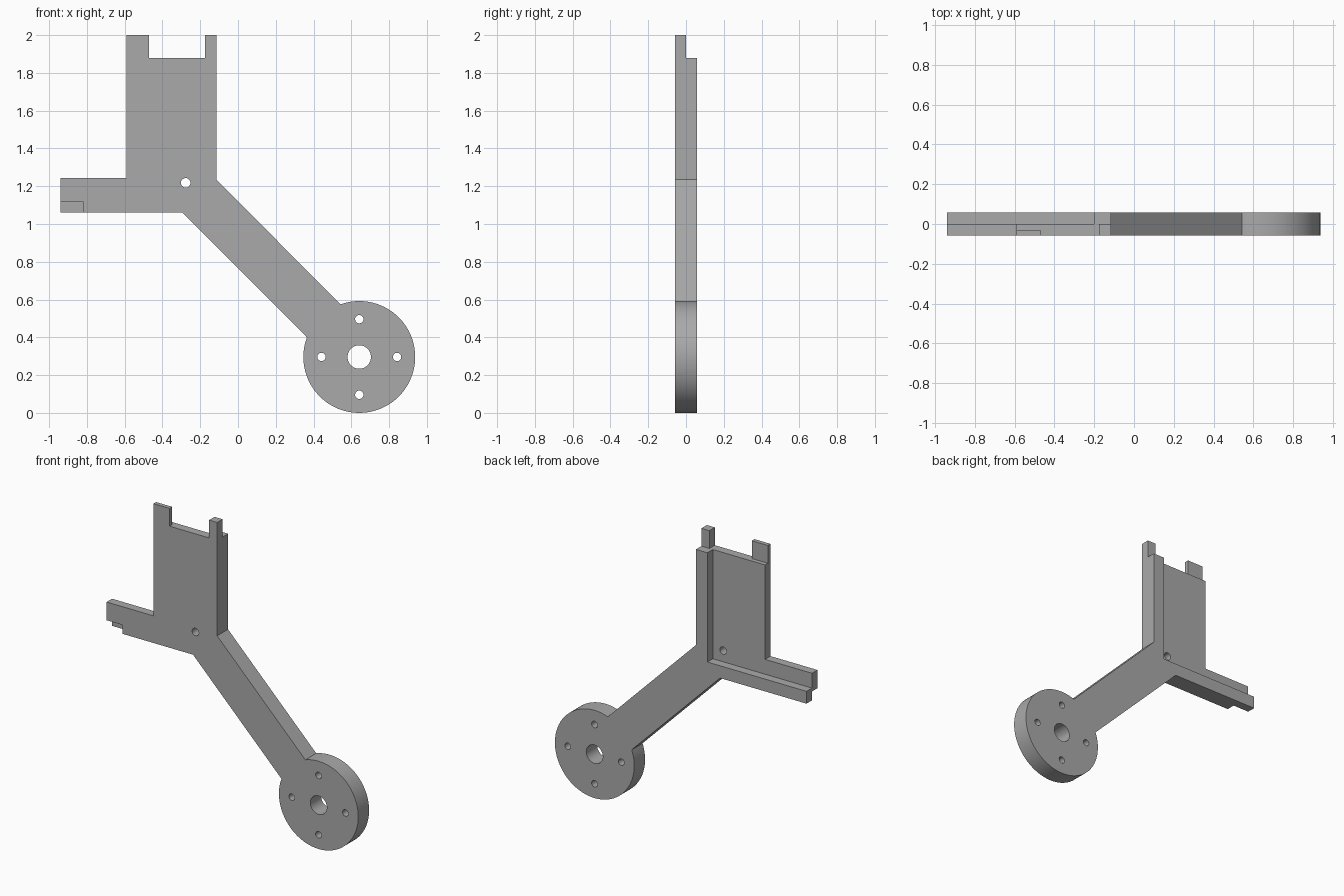
import bpy
import bmesh
from math import cos, sin, radians

if "Cube" in bpy.data.objects:
    bpy.data.objects.remove(bpy.data.objects["Cube"], do_unlink=True)

HALF = 0.058                  # half of the bracket depth
HUB_X, HUB_Z, HUB_R = 0.642, 0.296, 0.296
SHOULDER = 1.88               # height of the plate below the prongs

grey = bpy.data.materials.new("plain_grey")
grey.use_nodes = True
grey.diffuse_color = (0.4, 0.4, 0.4, 1)
grey.node_tree.nodes["Principled BSDF"].inputs["Base Color"].default_value = (0.4, 0.4, 0.4, 1)


def extrude_outline(name, points, y0, y1):
    """Solid made by extruding an (x, z) outline from y0 to y1."""
    bm = bmesh.new()
    face = bm.faces.new([bm.verts.new((x, y0, z)) for x, z in points])
    moved = bmesh.ops.extrude_face_region(bm, geom=[face])["geom"]
    bmesh.ops.translate(bm, vec=(0, y1 - y0, 0),
                        verts=[v for v in moved if isinstance(v, bmesh.types.BMVert)])
    bmesh.ops.recalc_face_normals(bm, faces=bm.faces)
    mesh = bpy.data.meshes.new(name)
    bm.to_mesh(mesh)
    bm.free()
    mesh.materials.append(grey)
    obj = bpy.data.objects.new(name, mesh)
    bpy.context.collection.objects.link(obj)
    return obj


def arc(x, z, r, start, end, count):
    angles = [radians(start + (end - start) * i / count) for i in range(count + 1)]
    return [(x + r * cos(a), z + r * sin(a)) for a in angles]


def cut(cutter):
    cutter.hide_render = True
    mod = bracket.modifiers.new("cut", 'BOOLEAN')
    mod.operation = 'DIFFERENCE'
    mod.solver = 'EXACT'
    mod.object = cutter
    bpy.ops.object.modifier_apply(modifier=mod.name)
    bpy.data.objects.remove(cutter, do_unlink=True)


def cut_box(name, x0, x1, y0, y1, z0, z1):
    cut(extrude_outline(name, [(x0, z0), (x1, z0), (x1, z1), (x0, z1)], y0, y1))


def cut_hole(name, x, z, r, sides):
    cut(extrude_outline(name, arc(x, z, r, 0, 360, sides)[:-1], -1, 1))


# Full-depth body: upright plate, side arm, slanted arm and round hub
outline = [(-0.94, 1.06), (-0.94, 1.243), (-0.59, 1.243), (-0.59, 2.0),
           (-0.115, 2.0), (-0.115, 1.235)]
outline += arc(HUB_X, HUB_Z, HUB_R, 109.5, -200.5, 80)
outline += [(-0.295, 1.06)]
bracket = extrude_outline("bracket", outline, -HALF, HALF)
bpy.context.view_layer.objects.active = bracket
bracket.select_set(True)

# Rear pocket that leaves a ledge below and a rib beside it
cut_box("rear_pocket", -2, -0.2, 0, 1, 1.143, 3)

# Prongs: gap between them, rear shoulder, and thinner left-hand tab
cut_box("prong_gap", -0.47, -0.175, -1, 1, SHOULDER, 3)
cut_box("rear_shoulder", -0.3, 1, 0, 1, SHOULDER, 3)
cut_box("tab_relief", -1, -0.4, -0.03, 1, SHOULDER, 3)

# Notch under the front of the side arm
cut_box("arm_notch", -2, -0.82, -1, 0, 0, 1.12)

# Bolt holes
cut_hole("pivot_hole", -0.277, 1.218, 0.025, 32)
cut_hole("hub_bore", HUB_X, HUB_Z, 0.062, 48)
for i in range(4):
    a = radians(90 * i)
    cut_hole("hub_hole", HUB_X + 0.2 * cos(a), HUB_Z + 0.2 * sin(a), 0.022, 32)

bpy.ops.object.shade_smooth_by_angle(angle=radians(30))
